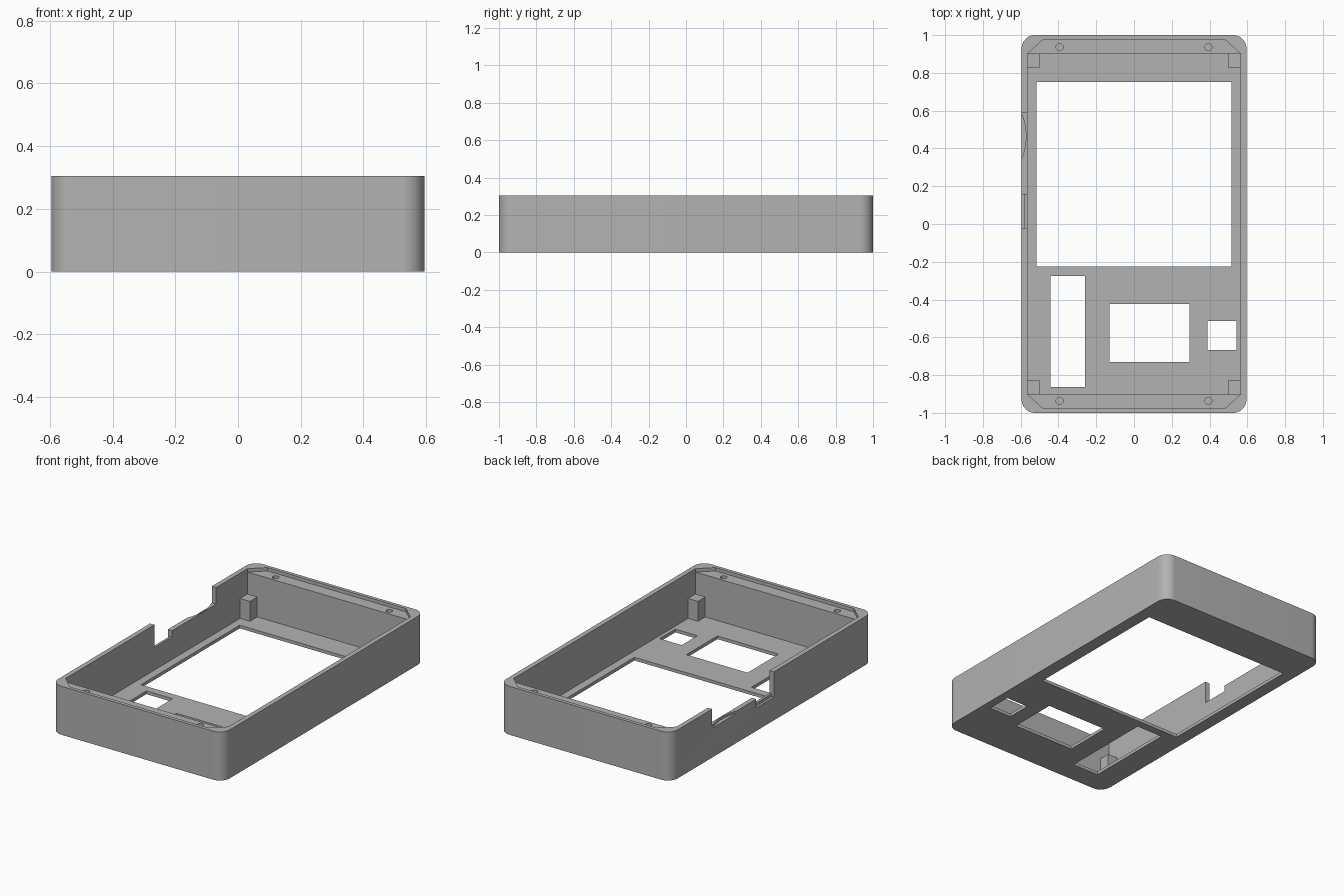
import bpy
import bmesh
from math import cos, sin, pi, radians

cube = bpy.data.objects.get("Cube")
if cube:
    bpy.data.objects.remove(cube, do_unlink=True)

# Single grey plastic
GREY = (0.45, 0.45, 0.45, 1)
plastic = bpy.data.materials.new("grey plastic")
plastic.use_nodes = True
plastic.diffuse_color = GREY
plastic.node_tree.nodes["Principled BSDF"].inputs["Base Color"].default_value = GREY

HALF_X, HALF_Y, HEIGHT, RADIUS = 0.595, 1.0, 0.304, 0.07
FLOOR, LEDGE = 0.02, 0.283
IN_X, IN_Y = 0.565, 0.9
ABOVE = HEIGHT + 0.1


def prism(name, outline, z0, z1):
    """Extrude a counter-clockwise outline between two heights."""
    bm = bmesh.new()
    base = bm.faces.new([bm.verts.new((x, y, z0)) for x, y in outline])
    top = bmesh.ops.extrude_face_region(bm, geom=[base])["geom"]
    moved = [v for v in top if isinstance(v, bmesh.types.BMVert)]
    bmesh.ops.translate(bm, verts=moved, vec=(0, 0, z1 - z0))
    bmesh.ops.recalc_face_normals(bm, faces=bm.faces)
    mesh = bpy.data.meshes.new(name)
    bm.to_mesh(mesh)
    bm.free()
    mesh.materials.append(plastic)
    obj = bpy.data.objects.new(name, mesh)
    bpy.context.collection.objects.link(obj)
    return obj


def rect(x0, x1, y0, y1):
    return [(x0, y0), (x1, y0), (x1, y1), (x0, y1)]


def arc(cx, cy, r, start, end, steps):
    angles = [start + (end - start) * i / steps for i in range(steps + 1)]
    return [(cx + r * cos(a), cy + r * sin(a)) for a in angles]


def cut(body, outline, z0, z1):
    cutter = prism("cutter", outline, z0, z1)
    cutter.hide_render = True
    mod = body.modifiers.new("cut", "BOOLEAN")
    mod.operation, mod.solver, mod.object = "DIFFERENCE", "EXACT", cutter
    bpy.context.view_layer.objects.active = body
    bpy.ops.object.modifier_apply(modifier=mod.name)
    bpy.data.objects.remove(cutter, do_unlink=True)


# Case body with rounded vertical corners
outline = []
for i, (sx, sy) in enumerate([(1, 1), (-1, 1), (-1, -1), (1, -1)]):
    outline += arc(sx * (HALF_X - RADIUS), sy * (HALF_Y - RADIUS), RADIUS,
                   i * pi / 2, (i + 1) * pi / 2, 12)
case = prism("case_shell", outline, 0, HEIGHT)

# Main cavity and the shallow chamfered lid seat
cut(case, rect(-IN_X, IN_X, -IN_Y, IN_Y), FLOOR, ABOVE)
SEAT_X, SEAT_Y = 0.48, 0.978
cut(case, [(-SEAT_X, -SEAT_Y), (SEAT_X, -SEAT_Y), (IN_X, -IN_Y), (IN_X, IN_Y),
           (SEAT_X, SEAT_Y), (-SEAT_X, SEAT_Y), (-IN_X, IN_Y), (-IN_X, -IN_Y)],
    LEDGE, ABOVE)

# Floor openings: screen, slot, middle window, small window
for opening in [(-0.515, 0.515, -0.225, 0.752),
                (-0.442, -0.26, -0.862, -0.276),
                (-0.13, 0.294, -0.73, -0.424),
                (0.389, 0.542, -0.668, -0.513)]:
    cut(case, rect(*opening), -0.1, 0.1)

# Blind screw holes in the end ledges
for sx in (-1, 1):
    for sy in (-1, 1):
        cut(case, arc(sx * 0.394, sy * 0.936, 0.019, 0, 2 * pi * 23 / 24, 23), 0.13, ABOVE)

# Side wall cut-outs: lowered wall, connector notch with outer step
cut(case, rect(-0.7, -0.54, -0.02, 0.59), 0.2, ABOVE)
cut(case, rect(-0.7, -0.54, -0.02, 0.155), 0.162, ABOVE)
cut(case, rect(-0.7, -0.58, -0.02, 0.155), 0.145, ABOVE)

# Curved finger dent in the lowered wall
cut(case, arc(-0.892, 0.465, 0.32, radians(-23), radians(23), 24), 0.185, ABOVE)

# Corner posts
for sx, side in ((-1, "right"), (1, "left")):
    for sy, end in ((-1, "front"), (1, "back")):
        xs = sorted((sx * 0.497, sx * (IN_X + 0.005)))
        ys = sorted((sy * 0.828, sy * (IN_Y + 0.005)))
        prism(f"{end}_{side}_post", rect(*xs, *ys), FLOOR - 0.005, 0.145)

# Smooth the rounded corners, keep hard edges
bpy.ops.object.select_all(action="DESELECT")
case.select_set(True)
bpy.context.view_layer.objects.active = case
bpy.ops.object.shade_smooth_by_angle(angle=radians(30))
